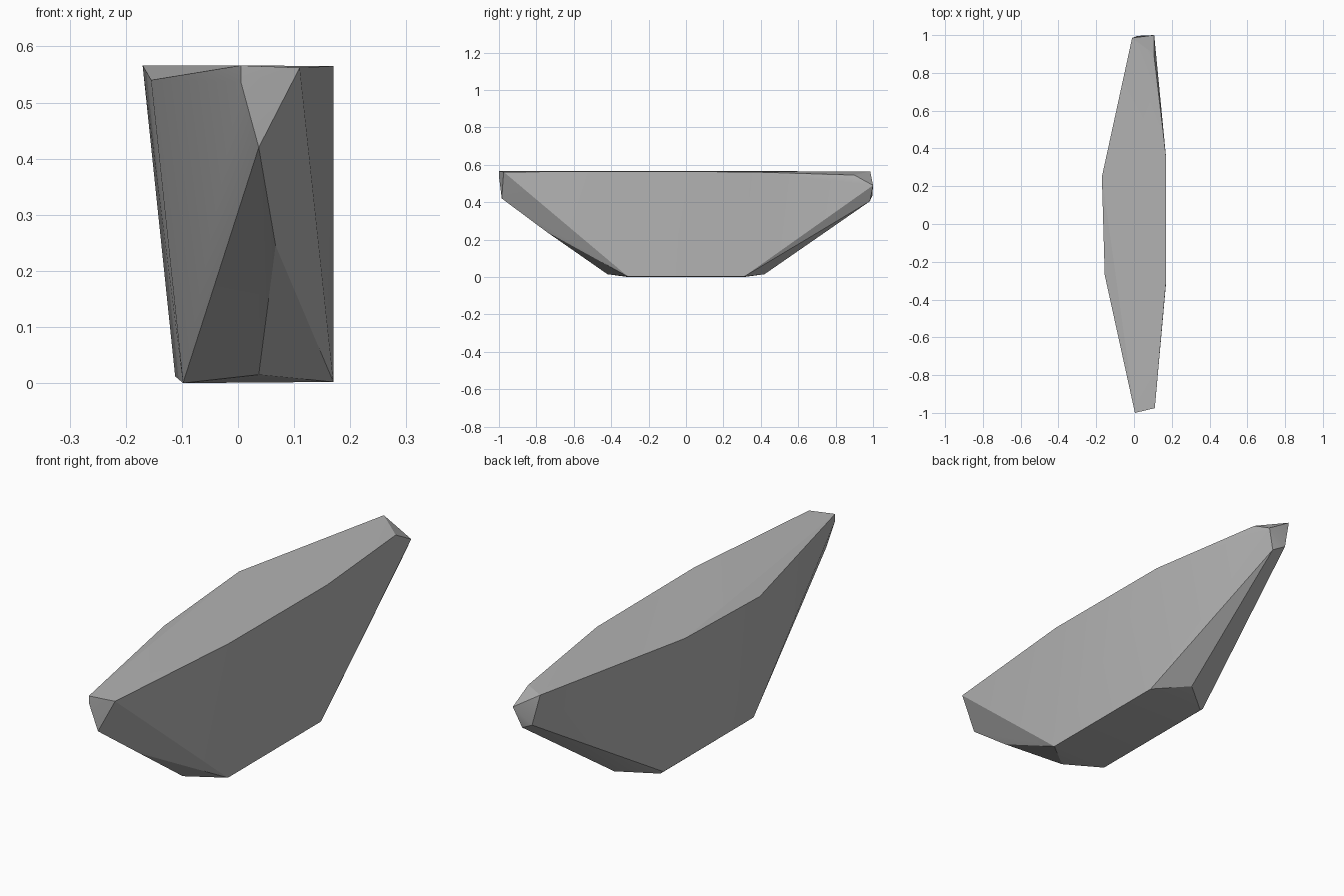
import bpy
import bmesh

old = bpy.data.objects.get("Cube")
if old:
    bpy.data.objects.remove(old, do_unlink=True)

# one plain stone colour
stone = bpy.data.materials.new("stone grey")
stone.use_nodes = True
grey = (0.45, 0.45, 0.45, 1.0)
stone.diffuse_color = grey
stone.node_tree.nodes["Principled BSDF"].inputs["Base Color"].default_value = grey

# corners of the slab, grouped by region
top_rim = [(-0.17, 0.25, 0.566), (-0.155, -0.27, 0.54),
           (0.17, -0.3, 0.565), (0.17, 0.35, 0.562)]
base = [(-0.098, -0.31, 0), (-0.112, 0.31, 0.012), (-0.098, 0.31, 0),
        (0.17, -0.31, 0.002), (0.17, 0.31, 0.002),
        (0.037, -0.42, 0.015), (0.04, 0.42, 0.015)]
front_tip = [(0.005, -1, 0.566), (0.11, -0.975, 0.562), (0.005, -1, 0.537),
             (0.037, -0.985, 0.42), (0.067, -0.75, 0.245)]
back_tip = [(-0.01, 0.985, 0.565), (0.105, 0.9, 0.545), (0.107, 1, 0.49),
            (0.02, 0.996, 0.435), (0.075, 0.983, 0.405)]

# wrap the corners in a faceted skin
bm = bmesh.new()
for corner in top_rim + base + front_tip + back_tip:
    bm.verts.new(corner)
hull = bmesh.ops.convex_hull(bm, input=bm.verts)
loose = [v for v in bm.verts if not v.link_faces]
bmesh.ops.delete(bm, geom=loose, context='VERTS')
bmesh.ops.recalc_face_normals(bm, faces=bm.faces)

mesh = bpy.data.meshes.new("rock_slab")
bm.to_mesh(mesh)
bm.free()
mesh.materials.append(stone)
slab = bpy.data.objects.new("rock_slab", mesh)
bpy.context.collection.objects.link(slab)

# soften only the shallow creases
for other in bpy.context.selected_objects:
    other.select_set(False)
slab.select_set(True)
bpy.context.view_layer.objects.active = slab
bpy.ops.object.shade_smooth_by_angle(angle=0.4)
